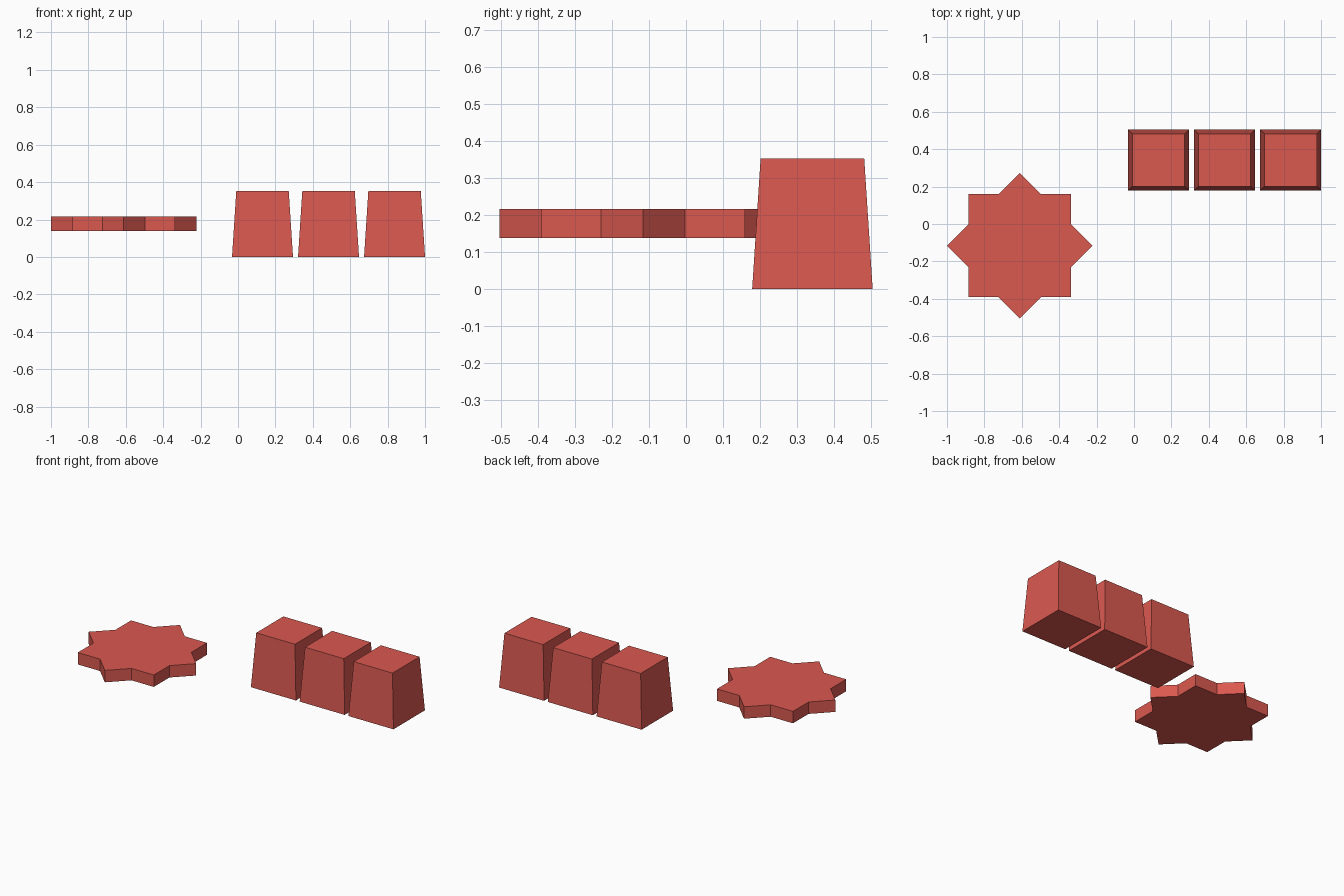
import bpy
import bmesh
import math

cube = bpy.data.objects.get("Cube")
if cube:
    bpy.data.objects.remove(cube, do_unlink=True)

red = bpy.data.materials.new("soft red")
red.use_nodes = True
red.diffuse_color = (0.70, 0.10, 0.08, 1)
red.node_tree.nodes["Principled BSDF"].inputs["Base Color"].default_value = red.diffuse_color


def prism(name, outline, location, height, taper=1.0):
    """Flat-sided solid: outline at the base, scaled by taper at the top."""
    bm = bmesh.new()
    base = bm.faces.new([bm.verts.new((x, y, 0)) for x, y in outline])
    lid = bmesh.ops.extrude_face_region(bm, geom=[base], use_keep_orig=True)
    for v in lid["geom"]:
        if isinstance(v, bmesh.types.BMVert):
            v.co = (v.co.x * taper, v.co.y * taper, height)
    bmesh.ops.recalc_face_normals(bm, faces=bm.faces)
    mesh = bpy.data.meshes.new(name)
    bm.to_mesh(mesh)
    bm.free()
    mesh.materials.append(red)
    obj = bpy.data.objects.new(name, mesh)
    obj.location = location
    bpy.context.collection.objects.link(obj)
    return obj


# Eight-pointed star plate: two crossed squares, floating above the ground
OUTER = 0.389
INNER = OUTER * math.cos(math.pi / 4) / math.cos(math.pi / 8)
star = []
for i in range(16):
    r = INNER if i % 2 else OUTER
    a = i * math.pi / 8
    star.append((r * math.cos(a), r * math.sin(a)))
prism("star_plate", star, (-0.611, -0.116, 0.138), 0.078)

# Row of three tapered blocks
HALF = 0.163
square = [(-HALF, -HALF), (HALF, -HALF), (HALF, HALF), (-HALF, HALF)]
for i, side in enumerate(("right", "middle", "left")):
    prism("tapered_block_" + side, square, (0.131 + 0.353 * i, 0.342, 0), 0.353, 0.86)
